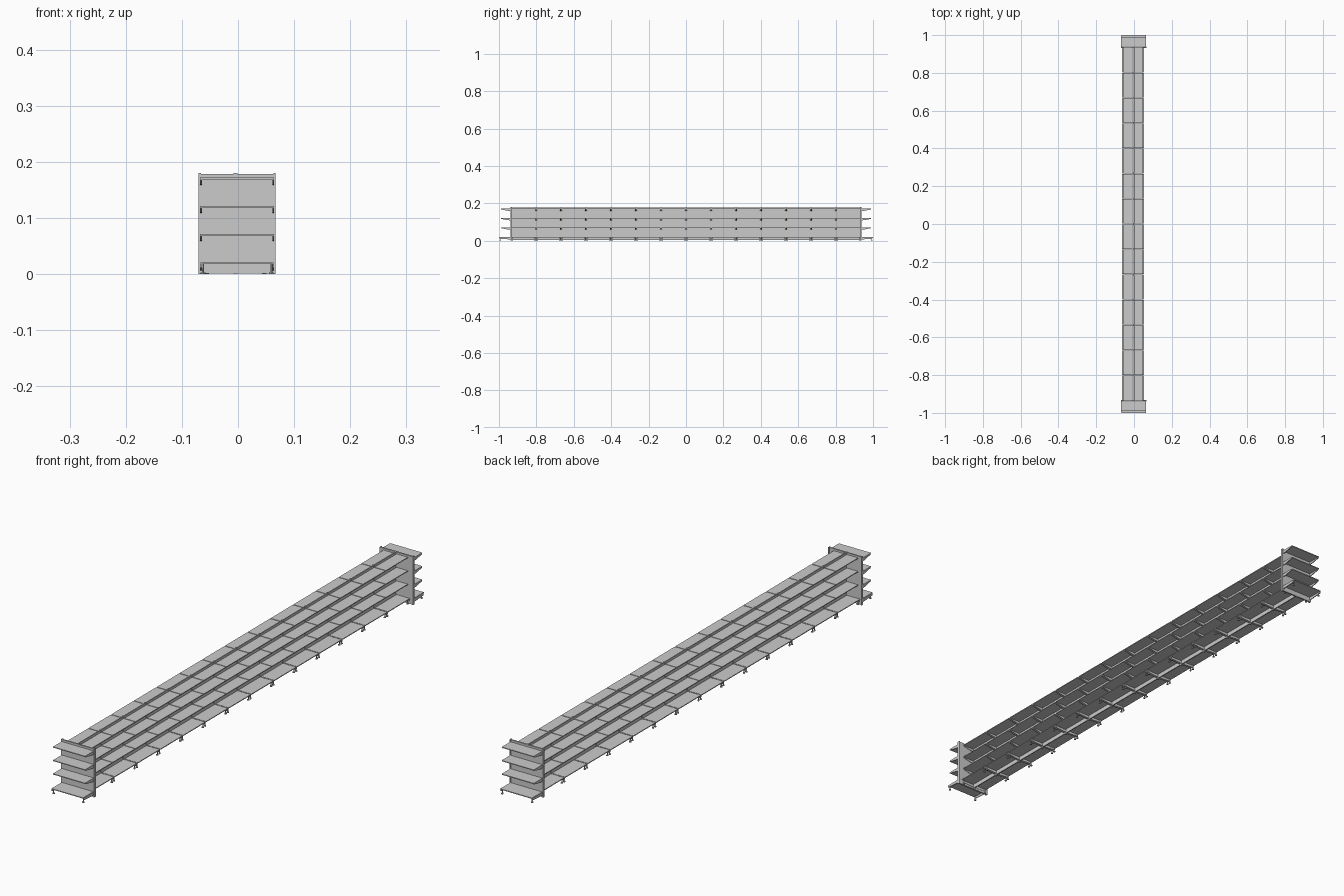
import bpy, bmesh, math
from mathutils import Matrix, Vector

if "Cube" in bpy.data.objects:
    bpy.data.objects.remove(bpy.data.objects["Cube"])

CX = -0.0045          # centre line of the long run
PX = -0.0015          # centre line of the end units
N, Y0 = 14, -0.935
STEP = -2 * Y0 / N
LEVELS = [0.072, 0.122, 0.172]


def add_box(bm, lo, hi):
    lo, hi = Vector(lo), Vector(hi)
    m = Matrix.Translation((lo + hi) / 2) @ Matrix.Diagonal((*(hi - lo), 1))
    bmesh.ops.create_cube(bm, size=1, matrix=m)


def add_plate(bm, profile, x, t):
    """Extrude a (y, z) profile along x, centred on x."""
    a = [bm.verts.new((x - t / 2, y, z)) for y, z in profile]
    b = [bm.verts.new((x + t / 2, y, z)) for y, z in profile]
    bm.faces.new(a)
    bm.faces.new(b[::-1])
    n = len(a)
    for i in range(n):
        bm.faces.new((a[i], b[i], b[(i + 1) % n], a[(i + 1) % n]))


def add_cyl(bm, x, y, z0, z1, r):
    bmesh.ops.create_cone(bm, cap_ends=True, segments=8, radius1=r, radius2=r, depth=z1 - z0,
                          matrix=Matrix.Translation((x, y, (z0 + z1) / 2)))


def mesh(name, bm):
    bmesh.ops.recalc_face_normals(bm, faces=bm.faces)
    me = bpy.data.meshes.new(name)
    bm.to_mesh(me)
    bm.free()
    return me


def place(name, me, loc=(0, 0, 0), rot=0):
    ob = bpy.data.objects.new(name, me)
    ob.location, ob.rotation_euler = loc, (0, 0, rot)
    bpy.context.collection.objects.link(ob)
    return ob


def shelf_mesh(name, w, d):
    """Shelf reaching towards -y, top at z = 0, tapered bracket at each end."""
    bm = bmesh.new()
    add_box(bm, (-w / 2, -d, -0.003), (w / 2, -0.001, 0))
    for s in (-1, 1):
        add_plate(bm, [(0, 0), (-d * 0.96, 0), (-d * 0.96, -0.005), (-d * 0.3, -0.012), (0, -0.013)],
                  s * (w / 2 - 0.0005), 0.003)
    return mesh(name, bm)


def base_mesh(name, w, d):
    """Base shelf with foot brackets and levelling feet."""
    bm = bmesh.new()
    add_box(bm, (-w / 2, -d, -0.003), (w / 2, -0.001, 0))
    for s in (-1, 1):
        x = s * (w / 2 - 0.0005)
        add_plate(bm, [(0, -0.001), (-d * 0.96, -0.001), (-d * 0.96, -0.010), (0, -0.014)], x, 0.003)
        fx = s * (w / 2 - 0.004)
        add_cyl(bm, fx, -d * 0.88, -0.018, -0.003, 0.0018)
        add_cyl(bm, fx, -d * 0.88, -0.021, -0.018, 0.0042)
    return mesh(name, bm)


# shared meshes for the long run and end units
run_shelf = shelf_mesh("run_shelf", STEP - 0.005, 0.047)
run_base = base_mesh("run_base", STEP - 0.005, 0.055)
end_shelf = shelf_mesh("end_shelf", 0.130, 0.052)
end_base = base_mesh("end_base", 0.130, 0.061)

# shelves on both sides of every bay
for side, rot in ((1, math.pi / 2), (-1, -math.pi / 2)):
    for i in range(N):
        y = Y0 + (i + 0.5) * STEP
        place("bay_base", run_base, (CX + side * 0.003, y, 0.021), rot)
        for z in LEVELS:
            place("bay_shelf", run_shelf, (CX + side * 0.003, y, z), rot)

# back panels down the middle
bm = bmesh.new()
for i in range(N):
    y = Y0 + i * STEP
    add_box(bm, (CX - 0.002, y + 0.002, 0.004), (CX + 0.002, y + STEP - 0.002, 0.179))
place("back_panels", mesh("back_panels", bm))

# uprights between bays
bm = bmesh.new()
for i in range(N + 1):
    y = Y0 + i * STEP
    add_box(bm, (CX - 0.0035, y - 0.0025, 0), (CX + 0.0035, y + 0.0025, 0.18))
place("uprights", mesh("uprights", bm))

# end units: wide panel, side posts and shelves
for s, rot in ((-1, 0), (1, math.pi)):
    bm = bmesh.new()
    add_box(bm, (-0.066, -0.003, 0.001), (0.066, 0.003, 0.179))
    for x in (-0.0665, 0.0665):
        add_box(bm, (x - 0.002, -0.0045, 0), (x + 0.002, 0.0045, 0.18))
    place("end_panel", mesh("end_panel", bm), (PX, s * 0.935, 0), rot)
    place("end_base", end_base, (PX, s * 0.939, 0.021), rot)
    for z in LEVELS:
        place("end_shelf", end_shelf, (PX, s * 0.938, z), rot)
